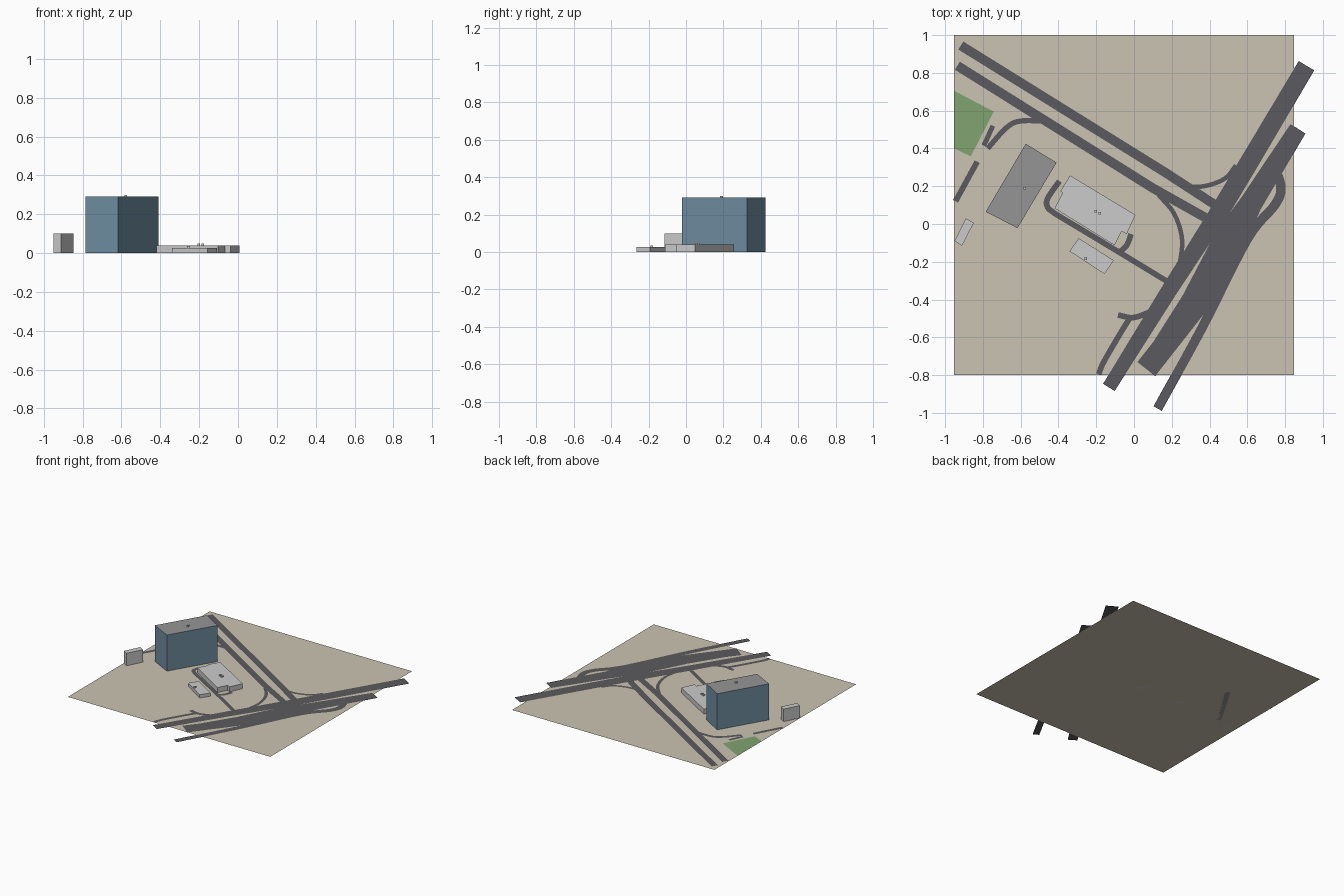
import bpy
import bmesh
from mathutils import Vector

if "Cube" in bpy.data.objects:
    bpy.data.objects.remove(bpy.data.objects["Cube"])


def material(name, rgb):
    m = bpy.data.materials.new(name)
    m.diffuse_color = (*rgb, 1)
    m.use_nodes = True
    m.node_tree.nodes["Principled BSDF"].inputs["Base Color"].default_value = m.diffuse_color
    return m


TAN = material("soil", (0.60, 0.55, 0.45))
ASPHALT = material("asphalt", (0.105, 0.105, 0.115))
GRASS = material("grass", (0.22, 0.37, 0.16))
GLASS = material("blue_glass", (0.16, 0.27, 0.36))
ROOF = material("roof_grey", (0.30, 0.30, 0.30))


def finish(bm, name, mats=()):
    me = bpy.data.meshes.new(name)
    bm.to_mesh(me)
    bm.free()
    for m in mats:
        me.materials.append(m)
    ob = bpy.data.objects.new(name, me)
    bpy.context.collection.objects.link(ob)
    return ob


def patch(name, pts, z, mat):
    bm = bmesh.new()
    f = bm.faces.new([bm.verts.new((x, y, z)) for x, y in pts])
    f.normal_update()
    if f.normal.z < 0:
        f.normal_flip()
    finish(bm, name, [mat])


def block(name, pts, height, base=0.0, walls=None):
    """Extrude a footprint; optional wall material with a grey roof."""
    bm = bmesh.new()
    f = bm.faces.new([bm.verts.new((x, y, base)) for x, y in pts])
    top = bmesh.ops.extrude_face_region(bm, geom=[f], use_keep_orig=True)["geom"]
    bmesh.ops.translate(bm, vec=(0, 0, height),
                        verts=[v for v in top if isinstance(v, bmesh.types.BMVert)])
    bmesh.ops.recalc_face_normals(bm, faces=bm.faces)
    for f in bm.faces:
        f.material_index = 1 if walls and abs(f.normal.z) < 0.5 else 0
    finish(bm, name, [ROOF, walls] if walls else [])


def smooth_path(p, steps=6):
    """Catmull-Rom points through a path."""
    q = [2 * p[0] - p[1]] + p + [2 * p[-1] - p[-2]]
    out = []
    for a, b, c, d in zip(q, q[1:], q[2:], q[3:]):
        for i in range(steps):
            t = i / steps
            out.append(0.5 * (2 * b + (c - a) * t + (2 * a - 5 * b + 4 * c - d) * t * t
                              + (3 * b - a - 3 * c + d) * t ** 3))
    return out + [p[-1]]


def road(name, pts, width, z, curved=False):
    """Flat strip along a path; a third value on a point overrides the width."""
    p = [Vector((q[0], q[1], q[2] if len(q) > 2 else width)) for q in pts]
    if curved:
        p = smooth_path(p)
    bm = bmesh.new()
    rows = []
    for i, c in enumerate(p):
        t = (p[min(i + 1, len(p) - 1)] - p[max(i - 1, 0)]).to_2d().normalized()
        n = Vector((-t.y, t.x)) * c.z / 2
        rows.append([bm.verts.new((c.x + s * n.x, c.y + s * n.y, z)) for s in (1, -1)])
    for (a, b), (c, d) in zip(rows, rows[1:]):
        bm.faces.new((a, b, d, c))
    finish(bm, name, [ASPHALT])


# Ground and lawn
patch("ground", [(-0.953, -0.8), (0.847, -0.8), (0.847, 1.0), (-0.953, 1.0)], 0, TAN)
patch("lawn", [(-0.953, 0.706), (-0.953, 0.40), (-0.864, 0.358), (-0.742, 0.595)], 0.001, GRASS)

# Main carriageways: straight runs
straight = {
    "north_avenue": ([(-0.917, 0.945), (0.17, 0.27), (0.50, 0.055)], 0.05),
    "south_avenue": ([(-0.935, 0.838), (0.10, 0.19), (0.50, -0.035)], 0.05),
    "west_highway": ([(-0.133, -0.865, 0.072), (0.19, -0.345, 0.085), (0.45, 0.06, 0.10),
                      (0.60, 0.31, 0.10), (0.913, 0.838)], 0.096),
    "east_highway": ([(0.065, -0.768, 0.12), (0.15, -0.66, 0.12), (0.32, -0.42, 0.15),
                      (0.51, -0.08, 0.17), (0.62, 0.11, 0.12), (0.868, 0.504)], 0.094),
    "west_lane": ([(-0.83, 0.33), (-0.945, 0.12)], 0.03),
    "short_lane": ([(-0.747, 0.52), (-0.795, 0.415)], 0.026),
}
# Ramps and driveways: curved runs
curved = {
    "frontage_road": ([(0.125, -0.977), (0.36, -0.55), (0.60, -0.08), (0.745, 0.10),
                       (0.778, 0.19), (0.75, 0.29)], 0.05),
    "north_ramp": ([(0.25, 0.20), (0.37, 0.20), (0.48, 0.24), (0.54, 0.31)], 0.024),
    "inner_ramp": ([(0.13, 0.155), (0.215, 0.05), (0.255, -0.09), (0.235, -0.25)], 0.024),
    "stub_drive": ([(-0.015, -0.053), (-0.04, -0.115), (-0.085, -0.155)], 0.03),
    "south_ramp": ([(-0.085, -0.482), (0.0, -0.495), (0.11, -0.455)], 0.03),
    "south_lane": ([(-0.02, -0.495), (-0.07, -0.575), (-0.16, -0.73), (-0.187, -0.795)], 0.03),
    "west_ramp": ([(-0.46, 0.545), (-0.60, 0.545), (-0.675, 0.51), (-0.775, 0.40)], 0.028),
    "loop_drive": ([(-0.395, 0.227), (-0.455, 0.14), (-0.46, 0.095), (-0.425, 0.06),
                    (-0.30, -0.016), (0.0, -0.197), (0.21, -0.325)], 0.03),
}
z = 0.0015
for runs, bend in ((straight, False), (curved, True)):
    for name, (pts, w) in runs.items():
        road(name, pts, w, z, bend)
        z += 0.0001

# Buildings
block("tower", [(-0.785, 0.065), (-0.617, -0.022), (-0.41, 0.325), (-0.573, 0.425)],
      0.29, walls=GLASS)
block("main_hall", [(-0.338, 0.257), (0.008, 0.048), (-0.038, -0.052), (-0.066, -0.039),
                    (-0.103, -0.113), (-0.42, 0.083), (-0.378, 0.166), (-0.39, 0.174)], 0.04)
block("annex", [(-0.293, -0.075), (-0.108, -0.192), (-0.156, -0.265), (-0.341, -0.144)], 0.026)
block("west_block", [(-0.89, 0.03), (-0.848, 0.006), (-0.911, -0.115), (-0.95, -0.09)], 0.10)

# Rooftop units
for i, (x, y, b) in enumerate([(-0.578, 0.19, 0.29), (-0.202, 0.067, 0.04),
                               (-0.182, 0.056, 0.04), (-0.255, -0.183, 0.026)]):
    s = 0.007
    block(f"roof_unit_{i + 1}", [(x - s, y - s), (x + s, y - s), (x + s, y + s), (x - s, y + s)],
          0.009, base=b)
